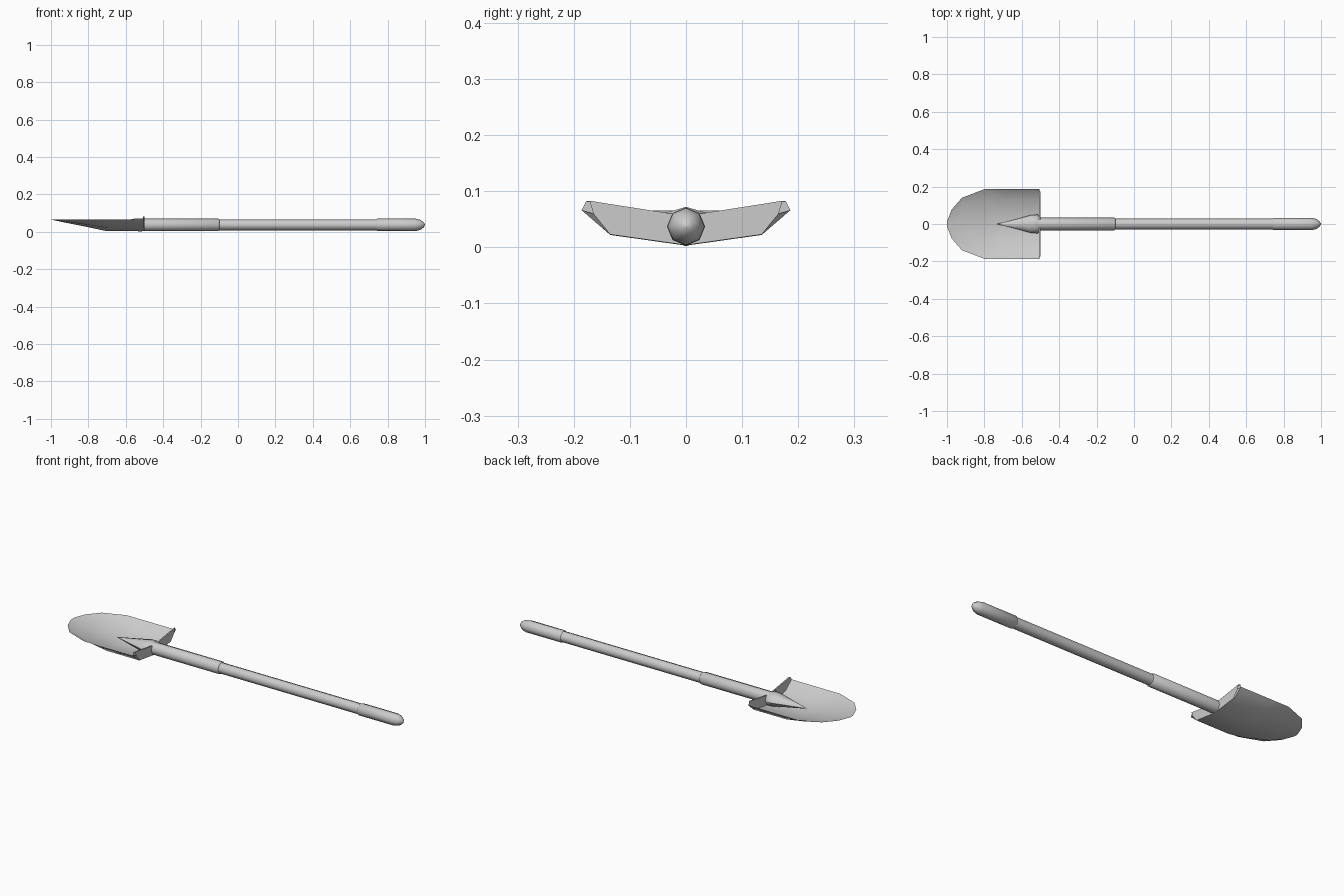
import bpy, math

if "Cube" in bpy.data.objects:
    bpy.data.objects.remove(bpy.data.objects["Cube"])

AXIS_Z = 0.037


def make(name, verts, faces, angle=40):
    me = bpy.data.meshes.new(name)
    me.from_pydata(verts, [], faces)
    me.validate()
    ob = bpy.data.objects.new(name, me)
    bpy.context.collection.objects.link(ob)
    bpy.context.view_layer.objects.active = ob
    for o in bpy.context.selected_objects:
        o.select_set(False)
    ob.select_set(True)
    bpy.ops.object.shade_smooth_by_angle(angle=math.radians(angle))
    return ob


def lathe(name, profile, sides=8, flat=1.0):
    """Spin (x, radius) points round the long axis of the tool."""
    verts, faces = [], []
    for x, r in profile:
        for i in range(sides):
            a = 2 * math.pi * i / sides
            verts.append((x, r * math.cos(a), AXIS_Z + flat * r * math.sin(a)))
    for k in range(len(profile) - 1):
        for i in range(sides):
            j = (i + 1) % sides
            a, b = k * sides, (k + 1) * sides
            faces.append((a + i, a + j, b + j, b + i))
    faces.append(tuple(range(sides))[::-1])
    faces.append(tuple(range((len(profile) - 1) * sides, len(profile) * sides)))
    return make(name, verts, faces, 50)


def sheet(name, rows):
    n = len(rows[0])
    faces = [(k * n + i, k * n + i + 1, (k + 1) * n + i + 1, (k + 1) * n + i)
             for k in range(len(rows) - 1) for i in range(n - 1)]
    return make(name, [p for r in rows for p in r], faces)


def mirrored(x, half):
    """Full cross row from (y, z) points running centre to rim."""
    return ([(x, -y, z) for y, z in reversed(half[1:])]
            + [(x, y, z) for y, z in half])


# Scooped blade: rows of centre, crease, rim
sheet("blade", [
    mirrored(-0.505, [(0, .003), (.135, .022), (.186, .066)]),
    mirrored(-0.70, [(0, .003), (.135, .022), (.186, .066)]),
    mirrored(-0.80, [(0, .024), (.133, .037), (.186, .066)]),
    mirrored(-0.92, [(0, .048), (.10, .054), (.14, .066)]),
    mirrored(-0.975, [(0, .060), (.055, .062), (.077, .066)]),
    mirrored(-1.0, [(0, .065), (.006, .0655), (.012, .066)]),
])

# Upturned step along the back edge of the blade
sheet("foot_step", [
    mirrored(-0.507, [(0, .003), (.135, .022), (.186, .066)]),
    mirrored(-0.50, [(0, .004), (.135, .023), (.165, .06)]),
    mirrored(-0.50, [(0, .056), (.135, .077), (.172, .083)]),
    mirrored(-0.507, [(0, .056), (.135, .077), (.178, .082)]),
    mirrored(-0.507, [(0, .003), (.135, .022), (.186, .066)]),
])

# Pointed rib where the socket runs into the blade
lathe("socket_rib", [(-.73, .001), (-.60, .034), (-.55, .048),
                     (-.515, .050), (-.50, .036)], flat=0.7)

# Socket, shaft and rounded grip
lathe("socket", [(-.52, .034), (-.105, .034), (-.10, .029)])
lathe("shaft", [(-.12, .029), (.76, .029)])
lathe("grip", [(.74, .029), (.745, .033), (.95, .033), (.975, .027),
               (.992, .015), (1.0, .002)])
